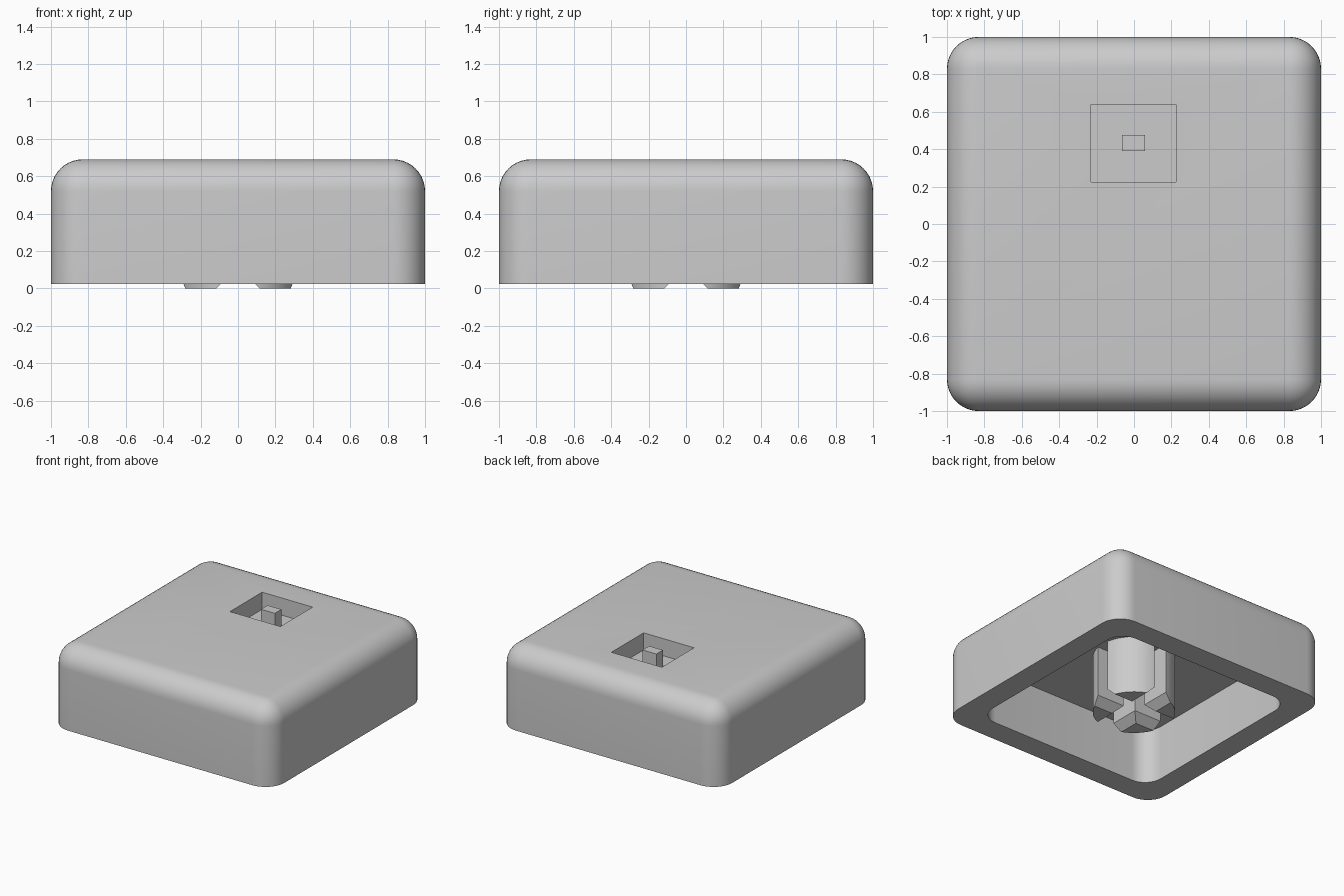
import bpy, bmesh, math
from mathutils import Matrix, Vector

cube = bpy.data.objects.get("Cube")
if cube:
    bpy.data.objects.remove(cube, do_unlink=True)

grey = bpy.data.materials.new("light grey plastic")
grey.use_nodes = True
COLOUR = (0.6, 0.6, 0.6, 1)
grey.diffuse_color = COLOUR
grey.node_tree.nodes["Principled BSDF"].inputs["Base Color"].default_value = COLOUR


def finish(name, bm):
    bmesh.ops.recalc_face_normals(bm, faces=bm.faces[:])
    mesh = bpy.data.meshes.new(name)
    bm.to_mesh(mesh)
    bm.free()
    mesh.materials.append(grey)
    obj = bpy.data.objects.new(name, mesh)
    bpy.context.collection.objects.link(obj)
    return obj


def box(name, low, high, radius=0, round_top=False):
    """Box between two corners, with rounded upright and optional top edges."""
    low, high = Vector(low), Vector(high)
    bm = bmesh.new()
    bmesh.ops.create_cube(bm, size=1)
    for v in bm.verts:
        v.co = (low + high) / 2 + v.co * (high - low)
    if radius:
        edges = []
        for e in bm.edges:
            a, b = (v.co.z for v in e.verts)
            upright = abs(a - b) > 0.01
            if upright or (round_top and min(a, b) > high.z - 0.01):
                edges.append(e)
        bmesh.ops.bevel(bm, geom=edges, offset=radius, segments=10,
                        profile=0.5, affect='EDGES')
    return finish(name, bm)


def slot(name, turn):
    """Straight slot cutter whose mouth flares out at the lower end."""
    half = [(0.135, -0.02), (0.055, 0.06), (0.055, 0.47)]
    profile = half + [(-x, z) for x, z in reversed(half)]
    bm = bmesh.new()
    face = bm.faces.new([bm.verts.new((x, -0.5, z)) for x, z in profile])
    new = bmesh.ops.extrude_face_region(bm, geom=[face])["geom"]
    moved = [g for g in new if isinstance(g, bmesh.types.BMVert)]
    bmesh.ops.translate(bm, verts=moved, vec=(0, 1, 0))
    bm.transform(Matrix.Rotation(turn, 4, 'Z'))
    return finish(name, bm)


def activate(obj):
    bpy.ops.object.select_all(action='DESELECT')
    obj.select_set(True)
    bpy.context.view_layer.objects.active = obj


def cut(obj, cutter):
    cutter.hide_render = True
    mod = obj.modifiers.new("cut", 'BOOLEAN')
    mod.operation = 'DIFFERENCE'
    mod.solver = 'EXACT'
    mod.object = cutter
    activate(obj)
    bpy.ops.object.modifier_apply(modifier=mod.name)
    bpy.data.objects.remove(cutter, do_unlink=True)


def smooth(obj):
    activate(obj)
    bpy.ops.object.shade_smooth_by_angle(angle=math.radians(30))


# Hollow cap with rounded sides and top
cap = box("cap_shell", (-1, -1, 0.025), (1, 1, 0.69), 0.17, True)
cut(cap, box("cavity_cutter", (-0.81, -0.81, -0.1), (0.81, 0.81, 0.47), 0.15))

# Square socket in the top, with a small post standing in it
cut(cap, box("socket_cutter", (-0.23, 0.225, 0.55), (0.225, 0.64, 0.8)))
smooth(cap)
box("socket_post", (-0.065, 0.39, 0.54), (0.06, 0.475, 0.69))

# Round mounting stem under the top, split by a flared cross slot
bm = bmesh.new()
bmesh.ops.create_cone(bm, cap_ends=True, segments=64, radius1=0.305,
                      radius2=0.305, depth=0.49,
                      matrix=Matrix.Translation((0, 0, 0.245)))
stem = finish("mounting_stem", bm)
for turn in (0, math.pi / 2):
    cut(stem, slot("slot_cutter", turn))
smooth(stem)
